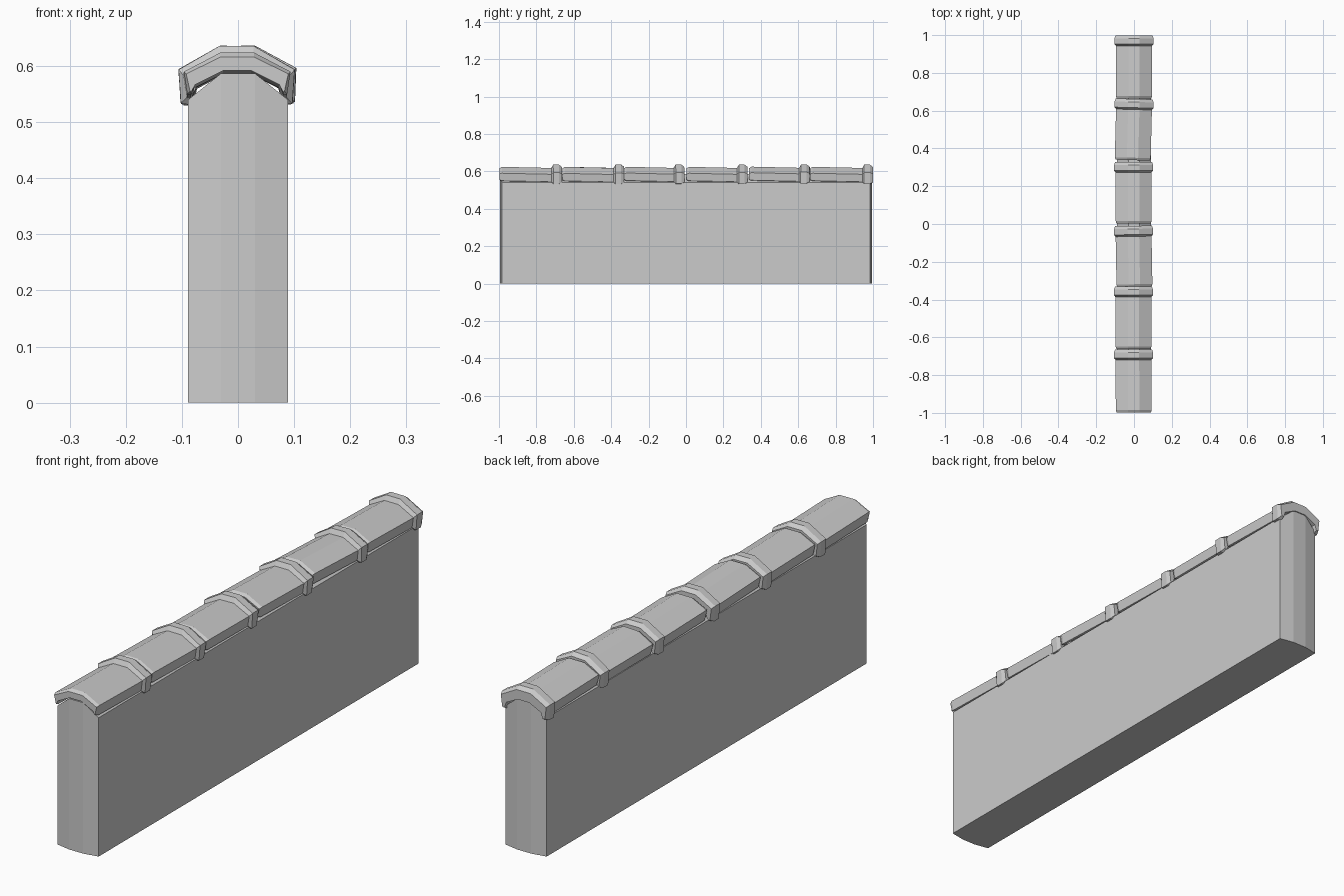
import bpy, bmesh
from mathutils import Matrix

if "Cube" in bpy.data.objects:
    bpy.data.objects.remove(bpy.data.objects["Cube"])


def loft(name, sections):
    """Join equal closed rings into a capped solid."""
    bm = bmesh.new()
    rings = [[bm.verts.new(p) for p in s] for s in sections]
    for a, b in zip(rings, rings[1:]):
        for i in range(len(a)):
            j = (i + 1) % len(a)
            bm.faces.new((a[i], a[j], b[j], b[i]))
    bm.faces.new(rings[0])
    bm.faces.new(rings[-1])
    bmesh.ops.recalc_face_normals(bm, faces=bm.faces[:])
    mesh = bpy.data.meshes.new(name)
    bm.to_mesh(mesh)
    bm.free()
    ob = bpy.data.objects.new(name, mesh)
    bpy.context.collection.objects.link(ob)
    return ob


# Wall body: slightly bulging ends and a faceted crown
columns = [(-0.089, 0.984, 0.54), (-0.03, 0.995, 0.587),
           (0.03, 0.995, 0.587), (0.089, 0.984, 0.54)]
loft("wall_body", [[(x, -y, 0), (x, y, 0), (x, y, z), (x, -y, z)]
                   for x, y, z in columns])


def cap_section(y, o, z):
    """Faceted arch cross-section, pushed outwards by o and lifted by z."""
    outer = [(0.089 + 0.6 * o, 0.548 - 0.7 * o), (0.095 + 0.5 * o, 0.588 + 0.5 * o),
             (0.03, 0.622 + o)]
    inner = [(0.025, 0.590), (0.075, 0.565), (0.082, 0.546 - 0.7 * o)]
    half = outer + [(-x, h) for x, h in reversed(outer)]
    under = [(-x, h) for x, h in reversed(inner)] + inner
    return [(x, y, h + z) for x, h in half + under]


# Coping tiles: y start, length, yaw, roll, x shift
tiles = [(-0.998, 0.334, 0.004, 0.0, -0.002),
         (-0.661, 0.330, 0.000, 0.01, -0.003),
         (-0.332, 0.322, 0.018, -0.01, 0.000),
         (0.003, 0.326, 0.000, 0.0, -0.002),
         (0.338, 0.324, -0.025, -0.03, -0.002),
         (0.664, 0.335, 0.000, 0.0, 0.000)]
for i, (y0, length, yaw, roll, shift) in enumerate(tiles):
    h = length / 2
    stations = [(-h, -0.008, 0.002), (-h + 0.013, 0, 0.002),
                (h - 0.056, 0, -0.004), (h - 0.046, 0.017, -0.003),
                (h - 0.016, 0.017, -0.003), (h, 0.005, -0.003)]
    tile = loft(f"coping_tile_{i + 1}", [cap_section(*s) for s in stations])
    pivot = Matrix.Translation((0, 0, 0.56))
    spin = Matrix.Rotation(yaw, 4, 'Z') @ Matrix.Rotation(roll, 4, 'Y')
    tile.matrix_world = (Matrix.Translation((shift, y0 + h, 0))
                         @ pivot @ spin @ pivot.inverted())
